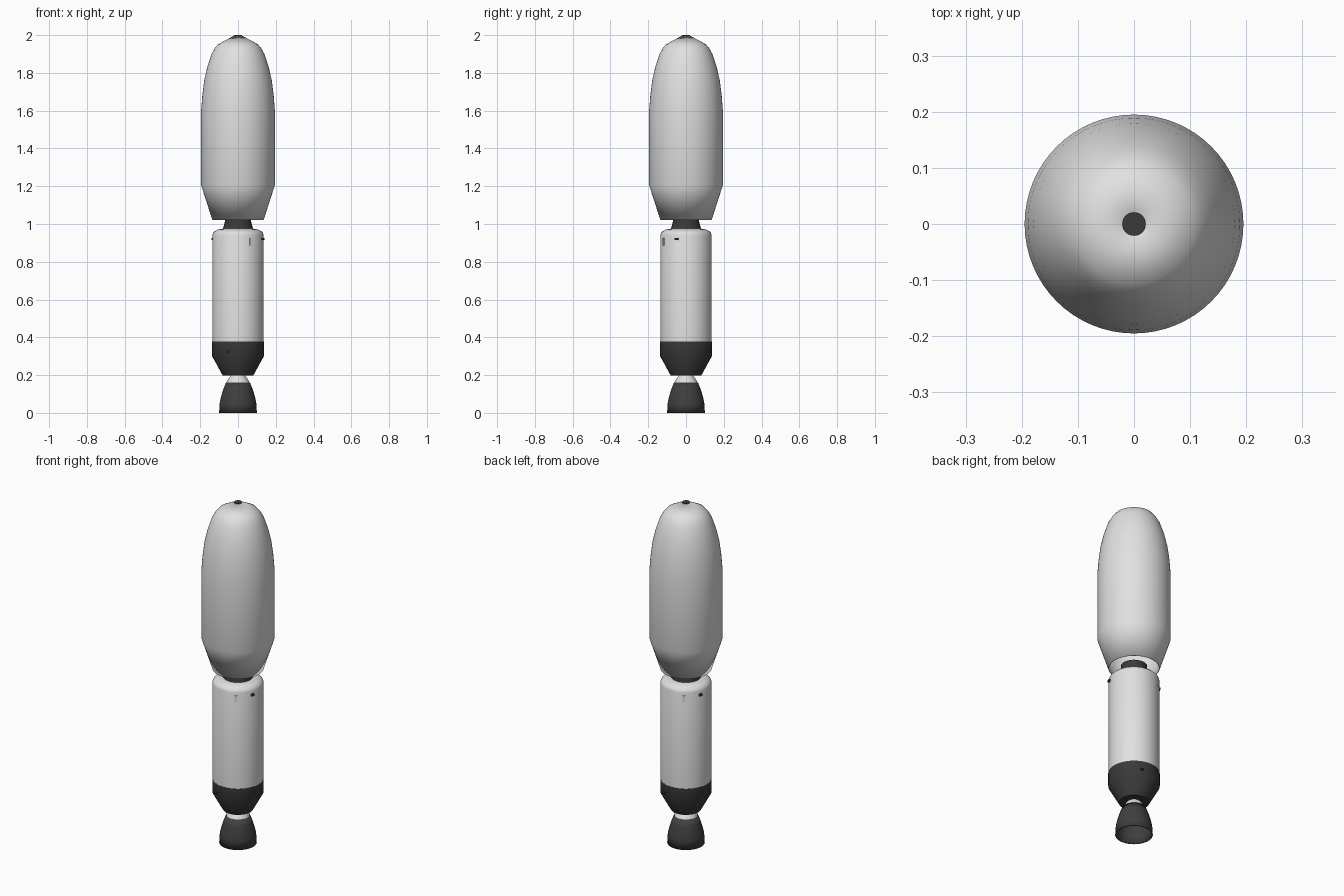
import bpy
import bmesh
import math
from mathutils import Matrix

if "Cube" in bpy.data.objects:
    bpy.data.objects.remove(bpy.data.objects["Cube"], do_unlink=True)

SIDES = 64


def material(name, value):
    mat = bpy.data.materials.new(name)
    mat.use_nodes = True
    colour = (value, value, value, 1)
    mat.diffuse_color = colour
    bsdf = mat.node_tree.nodes["Principled BSDF"]
    bsdf.inputs["Base Color"].default_value = colour
    bsdf.inputs["Roughness"].default_value = 0.6
    return mat


white = material("white paint", 0.75)
dark = material("dark grey", 0.042)
engine_grey = material("engine grey", 0.05)


def finish(bm, name, mat, smooth=True, angle=30):
    mesh = bpy.data.meshes.new(name)
    bm.to_mesh(mesh)
    bm.free()
    mesh.materials.append(mat)
    obj = bpy.data.objects.new(name, mesh)
    bpy.context.collection.objects.link(obj)
    if smooth:
        bpy.ops.object.select_all(action='DESELECT')
        obj.select_set(True)
        bpy.context.view_layer.objects.active = obj
        bpy.ops.object.shade_smooth_by_angle(angle=math.radians(angle))
    return obj


def revolve(name, profile, mat, caps=True, wall=0):
    """Spin a bottom-to-top (radius, height) profile around z."""
    bm = bmesh.new()
    rings = []
    for r, z in profile:
        rings.append([bm.verts.new((r * math.cos(a), r * math.sin(a), z))
                      for a in (math.tau * i / SIDES for i in range(SIDES))])
    for low, high in zip(rings, rings[1:]):
        for i in range(SIDES):
            j = (i + 1) % SIDES
            bm.faces.new((low[i], low[j], high[j], high[i]))
    if caps:
        bm.faces.new(rings[0][::-1])
        bm.faces.new(rings[-1])
    obj = finish(bm, name, mat)
    if wall:
        shell = obj.modifiers.new("wall", 'SOLIDIFY')
        shell.thickness = wall
        shell.offset = -1
    return obj


def side_box(name, angle, radius, z, size, mat):
    """Small box on the hull; size is (depth, width, height)."""
    bm = bmesh.new()
    bmesh.ops.create_cube(bm, size=1, matrix=Matrix.Diagonal((*size, 1)))
    place = Matrix.Rotation(math.radians(angle), 4, 'Z') @ Matrix.Translation((radius, 0, z))
    bmesh.ops.transform(bm, matrix=place, verts=bm.verts)
    return finish(bm, name, mat, smooth=False)


# Engine
revolve("engine_bell", [(0.1, 0), (0.097, 0.05), (0.09, 0.085), (0.078, 0.125), (0.063, 0.162)],
        engine_grey, caps=False, wall=0.004)
revolve("engine_throat", [(0.062, 0.16), (0.05, 0.18), (0.036, 0.2), (0.034, 0.21)], white)

# Upper stage
revolve("aft_skirt", [(0.081, 0.198), (0.137, 0.3), (0.137, 0.377)], dark)
revolve("stage_tank", [(0.136, 0.377), (0.136, 0.94), (0.132, 0.953), (0.122, 0.963),
                       (0.105, 0.971), (0.08, 0.975)], white)
revolve("payload_adapter", [(0.08, 0.974), (0.07, 1.01), (0.07, 1.035)], dark)

# Payload fairing
revolve("fairing", [(0.136, 1.022), (0.195, 1.205), (0.195, 1.6), (0.189, 1.68), (0.179, 1.76),
                    (0.163, 1.83), (0.14, 1.9), (0.123, 1.93), (0.105, 1.952), (0.021, 1.997)],
        white, caps=False, wall=0.004)
revolve("nose_cap", [(0.021, 1.994), (0.021, 2.0)], dark)

# Hull fittings, each repeated on the opposite side
for side, turn in (("front", 0), ("back", 180)):
    side_box("thruster_" + side, turn - 21, 0.138, 0.92, (0.016, 0.018, 0.012), dark)
    side_box("cover_" + side, turn - 60, 0.136, 0.905, (0.01, 0.014, 0.04), white)
    side_box("skirt_fitting_" + side, turn - 112, 0.138, 0.326, (0.014, 0.016, 0.01), dark)
